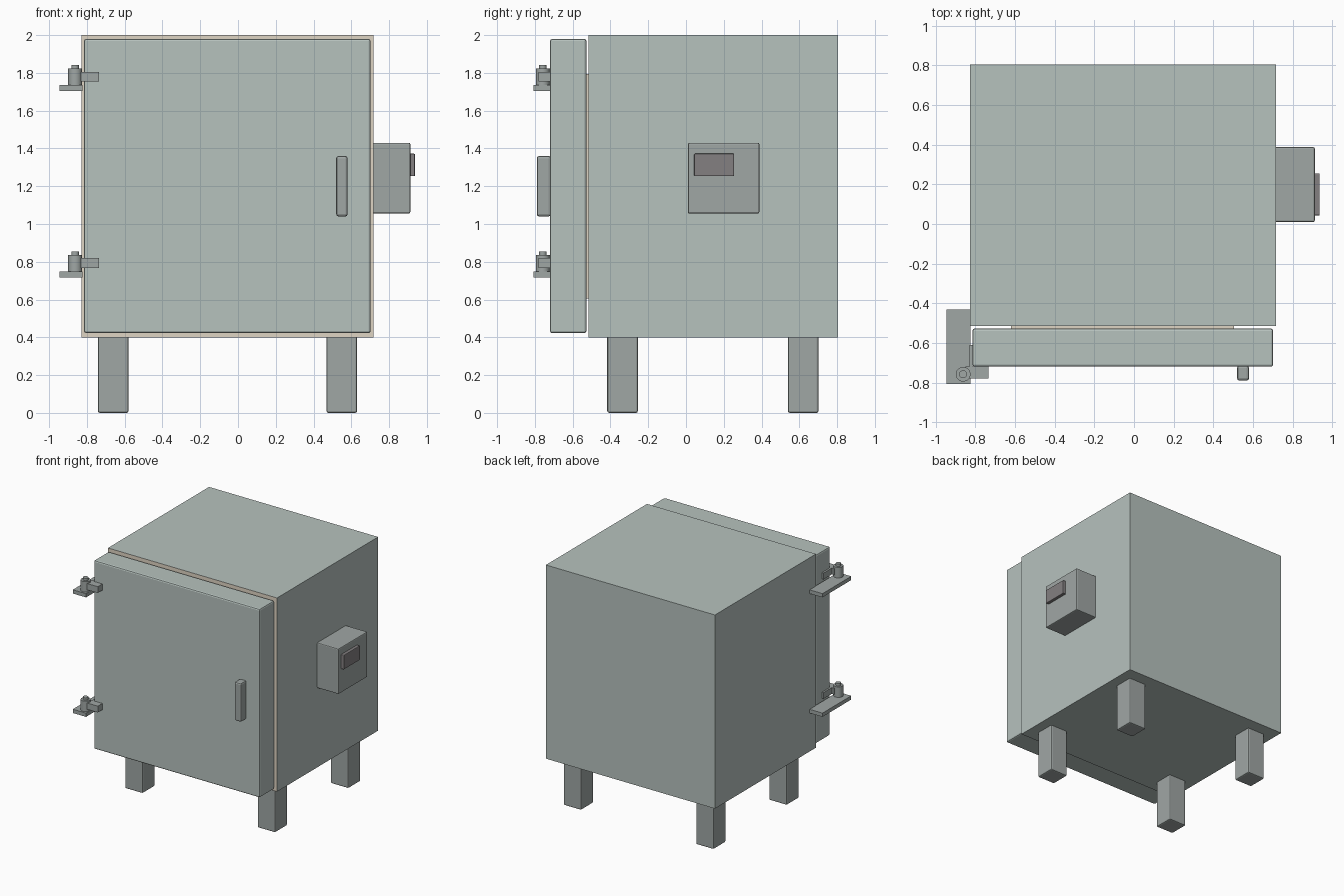
import bpy, bmesh
from mathutils import Vector

if "Cube" in bpy.data.objects:
    bpy.data.objects.remove(bpy.data.objects["Cube"])


def material(name, rgb):
    m = bpy.data.materials.new(name)
    m.diffuse_color = (*rgb, 1)
    m.use_nodes = True
    m.node_tree.nodes["Principled BSDF"].inputs["Base Color"].default_value = m.diffuse_color
    return m


PAINT = material("painted_steel", (0.47, 0.54, 0.515))
DARK = material("dark_steel", (0.35, 0.385, 0.375))
BRICK = material("firebrick", (0.74, 0.66, 0.55))
GLASS = material("dark_screen", (0.23, 0.215, 0.22))


def finish(bm, name, *mats):
    me = bpy.data.meshes.new(name)
    bm.to_mesh(me)
    bm.free()
    ob = bpy.data.objects.new(name, me)
    bpy.context.collection.objects.link(ob)
    for m in mats:
        me.materials.append(m)
    return ob


def box_mesh(x, y, z):
    bm = bmesh.new()
    bmesh.ops.create_cube(bm, size=1)
    for v in bm.verts:
        v.co = Vector([a + (c + 0.5) * (b - a) for c, (a, b) in zip(v.co, (x, y, z))])
    return bm


def box(name, x, y, z, mat, bevel=0.0):
    ob = finish(box_mesh(x, y, z), name, mat)
    if bevel:
        mod = ob.modifiers.new("bevel", 'BEVEL')
        mod.width = bevel
        mod.segments = 2
    return ob


def cylinder(name, x, y, z0, z1, r, mat):
    bpy.ops.mesh.primitive_cylinder_add(vertices=32, radius=r, depth=z1 - z0,
                                        location=(x, y, (z0 + z1) / 2))
    ob = bpy.context.object
    ob.name = name
    ob.data.materials.append(mat)
    bpy.ops.object.shade_smooth_by_angle()
    return ob


# Body: steel box whose brick front is inset and pushed back into a chamber
bm = box_mesh((-0.828, 0.717), (-0.515, 0.805), (0.4, 2.0))
bm.normal_update()
front = min(bm.faces, key=lambda f: f.calc_center_median().y)
rim = bmesh.ops.inset_region(bm, faces=[front], thickness=0.2)["faces"]
out = bmesh.ops.extrude_discrete_faces(bm, faces=[front])["faces"]
back = out[0]
bmesh.ops.translate(bm, verts=back.verts, vec=(0, 1.12, 0))
bm.normal_update()
for f in bm.faces:
    c = f.calc_center_median()
    inside = abs(c.x + 0.055) < 0.7 and abs(c.z - 1.2) < 0.7 and c.y < 0.7
    if inside or c.y < -0.5:
        f.material_index = 1
finish(bm, "kiln_body", PAINT, BRICK)

# Door with its brick plug and handle
box("door", (-0.815, 0.702), (-0.72, -0.527), (0.422, 1.98), PAINT, 0.012)
box("door_plug", (-0.62, 0.505), (-0.53, -0.40), (0.605, 1.795), BRICK)
box("door_handle", (0.52, 0.58), (-0.79, -0.715), (1.04, 1.36), DARK, 0.012)

# Legs
for i, x in enumerate((-0.661, 0.55)):
    for j, y in enumerate((-0.336, 0.62)):
        box(f"leg_{i}{j}", (x - 0.081, x + 0.081), (y - 0.081, y + 0.081), (0, 0.41), DARK, 0.01)

# Control box and display
box("control_box", (0.71, 0.912), (0.01, 0.388), (1.055, 1.43), DARK, 0.008)
box("display", (0.90, 0.937), (0.043, 0.255), (1.253, 1.372), GLASS, 0.005)

# Hinges: body plate, barrel, pin and the bracket wrapping the door edge
for n, z in (("lower", 0.717), ("upper", 1.704)):
    box(n + "_hinge_plate", (-0.945, -0.824), (-0.807, -0.432), (z, z + 0.031), DARK)
    cylinder(n + "_hinge_barrel", -0.862, -0.758, z + 0.03, z + 0.118, 0.037, DARK)
    cylinder(n + "_hinge_pin", -0.862, -0.758, z + 0.03, z + 0.138, 0.02, DARK)
    box(n + "_hinge_arm", (-0.85, -0.735), (-0.78, -0.718), (z + 0.05, z + 0.102), DARK)
    box(n + "_hinge_side", (-0.83, -0.813), (-0.72, -0.61), (z + 0.05, z + 0.102), DARK)
